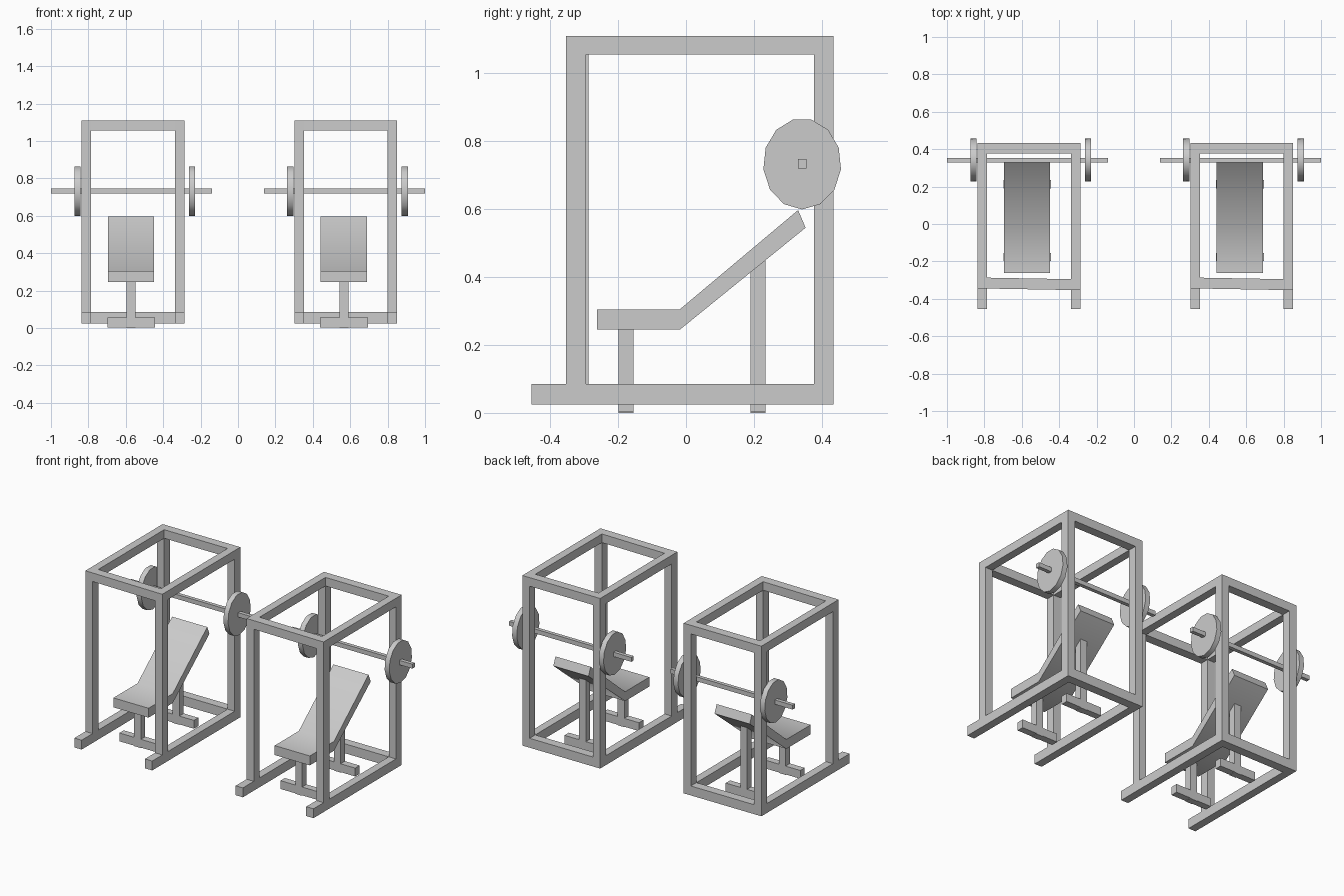
import bpy
import math
from mathutils import Matrix

cube = bpy.data.objects.get("Cube")
if cube:
    bpy.data.objects.remove(cube, do_unlink=True)

grey = bpy.data.materials.new("light grey")
grey.use_nodes = True
grey.diffuse_color = (0.6, 0.6, 0.6, 1)
grey.node_tree.nodes["Principled BSDF"].inputs["Base Color"].default_value = (0.6, 0.6, 0.6, 1)


def extrude_x(name, profile, x0, x1, skew=0.0, smooth=False):
    """Extrude a (y, z) outline along x; skew slides the +x end in y."""
    n = len(profile)
    verts = [(x0, y, z) for y, z in profile] + [(x1, y + skew, z) for y, z in profile]
    faces = [list(range(n))[::-1], list(range(n, 2 * n))]
    faces += [(i, (i + 1) % n, n + (i + 1) % n, n + i) for i in range(n)]
    mesh = bpy.data.meshes.new(name)
    mesh.from_pydata(verts, [], faces)
    mesh.materials.append(grey)
    ob = bpy.data.objects.new(name, mesh)
    bpy.context.collection.objects.link(ob)
    if smooth:
        bpy.ops.object.select_all(action='DESELECT')
        ob.select_set(True)
        bpy.context.view_layer.objects.active = ob
        bpy.ops.object.shade_smooth_by_angle(angle=math.radians(45))
    return ob


def box(name, x, y, z, skew=0.0):
    return extrude_x(name, [(y[0], z[0]), (y[1], z[0]), (y[1], z[1]), (y[0], z[1])], x[0], x[1], skew)


BASE, TOP = (0.025, 0.085), (1.055, 1.11)
FRONT, BACK = (-0.353, -0.295), (0.377, 0.434)


def power_rack():
    parts = []
    sides = (("right", (-0.267, -0.216), 0.008), ("left", (0.231, 0.282), 0.0))
    for side, x, shift in sides:
        front = (FRONT[0] + shift, FRONT[1] + shift)
        parts += [
            box(side + "_base_rail", x, (-0.455, BACK[1]), BASE),
            box(side + "_top_rail", x, (front[0], BACK[1]), TOP),
            box(side + "_front_post", x, front, (BASE[1], TOP[0])),
            box(side + "_back_post", x, BACK, (BASE[1], TOP[0])),
        ]
    # Crossbars between the two sides
    span = (-0.216, 0.231)
    parts += [
        box("front_top_crossbar", span, (FRONT[0] + 0.008, FRONT[1] + 0.008), TOP, -0.008),
        box("back_top_crossbar", span, BACK, TOP),
        box("back_base_crossbar", span, BACK, BASE),
    ]
    return parts


def bench():
    # Flat seat and inclined backrest share one folded profile
    pad = [(-0.262, 0.245), (-0.018, 0.245), (0.352, 0.545),
           (0.33, 0.597), (-0.018, 0.305), (-0.262, 0.305)]
    parts = [extrude_x("bench_pad", pad, -0.127, 0.121, smooth=True)]
    for end, y, top in (("front", (-0.198, -0.154), 0.25), ("back", (0.19, 0.234), 0.455)):
        parts.append(box(end + "_bench_foot", (-0.13, 0.125), y, (0.003, 0.056)))
        parts.append(box(end + "_bench_leg", (-0.026, 0.022), y, (0.0, top)))
    return parts


def barbell():
    y, z = 0.342, 0.733
    parts = [box("barbell_bar", (-0.431, 0.431), (y - 0.012, y + 0.012), (z - 0.014, z + 0.014))]
    # Slightly oval 13-sided weight plates
    n = 13
    rim = [(y + 0.115 * math.sin(2 * math.pi * i / n), z - 0.134 * math.cos(2 * math.pi * i / n))
           for i in range(n)]
    for side, x0 in (("right", -0.306), ("left", 0.306)):
        parts.append(extrude_x(side + "_weight_plate", rim, x0, x0 + 0.033, smooth=True))
    return parts


# Two identical stations side by side
for station, offset in (("right_station_", -0.569), ("left_station_", 0.569)):
    for part in power_rack() + bench() + barbell():
        part.name = station + part.name.split(".")[0]
        part.matrix_world = Matrix.Translation((offset, 0, 0))
